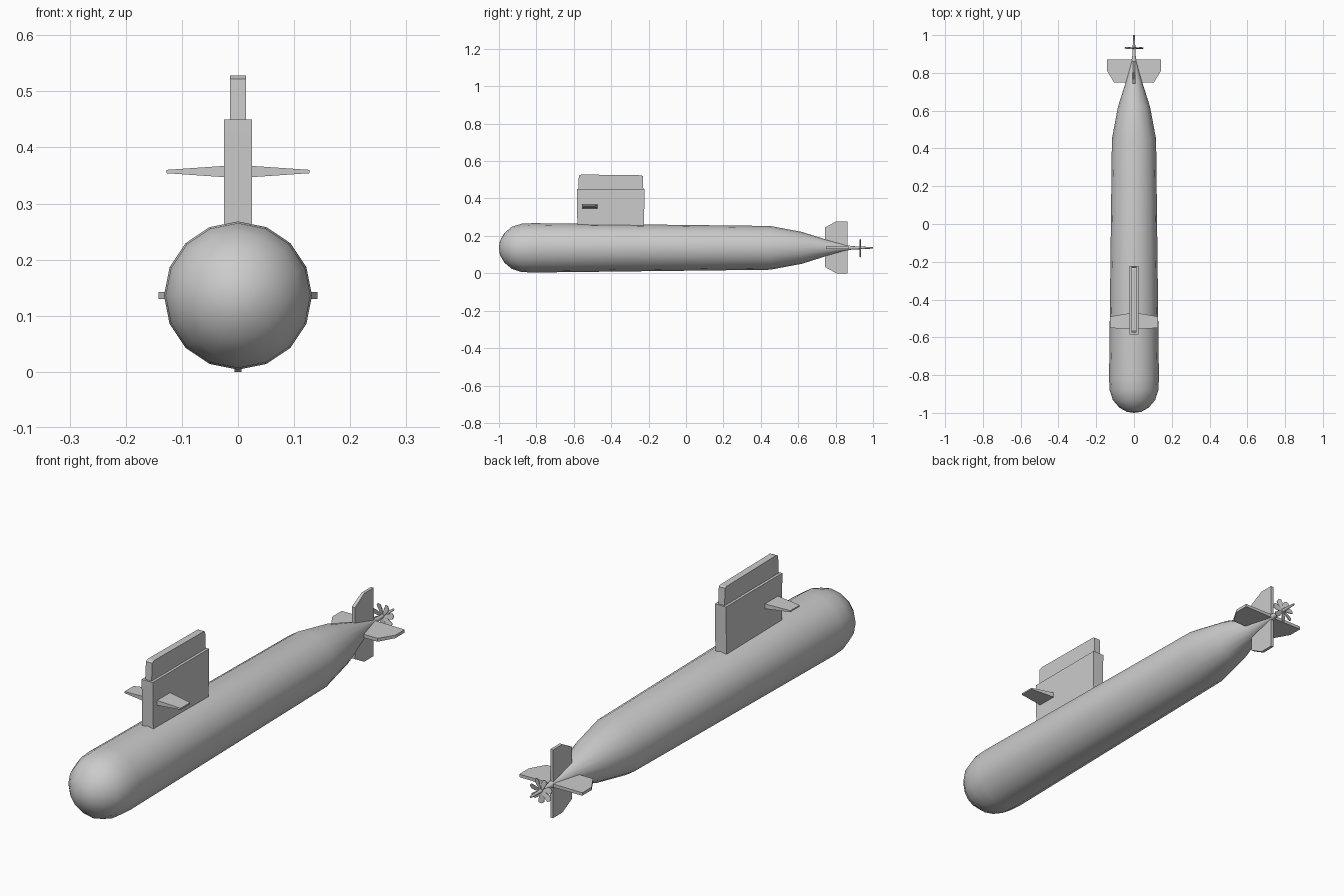
import bpy, bmesh, math
from mathutils import Matrix, Vector

if "Cube" in bpy.data.objects:
    bpy.data.objects.remove(bpy.data.objects["Cube"])

CZ = 0.136  # height of the hull axis


def finish(name, bm, smooth=None):
    bmesh.ops.recalc_face_normals(bm, faces=bm.faces)
    me = bpy.data.meshes.new(name)
    bm.to_mesh(me)
    bm.free()
    ob = bpy.data.objects.new(name, me)
    bpy.context.collection.objects.link(ob)
    if smooth:
        bpy.ops.object.select_all(action='DESELECT')
        ob.select_set(True)
        bpy.context.view_layer.objects.active = ob
        bpy.ops.object.shade_smooth_by_angle(angle=math.radians(smooth))
    return ob


def lathe(name, profile, sides):
    """Revolve (y, radius) points around the hull axis."""
    bm = bmesh.new()
    rings = []
    for y, r in profile:
        if r == 0:
            rings.append([bm.verts.new((0, y, CZ))] * sides)
        else:
            rings.append([bm.verts.new((r * math.sin(2 * math.pi * i / sides), y,
                                        CZ + r * math.cos(2 * math.pi * i / sides)))
                          for i in range(sides)])
    for a, b in zip(rings, rings[1:]):
        for i in range(sides):
            j = (i + 1) % sides
            bm.faces.new(list(dict.fromkeys((a[i], a[j], b[j], b[i]))))
    return finish(name, bm, 40)


def add_plate(bm, outline, mat):
    """Plate from (span, y, half thickness) points, span along local x."""
    lo = [bm.verts.new(mat @ Vector((s, y, -t))) for s, y, t in outline]
    hi = [bm.verts.new(mat @ Vector((s, y, t))) for s, y, t in outline]
    bm.faces.new(lo)
    bm.faces.new(hi[::-1])
    n = len(lo)
    for i in range(n):
        j = (i + 1) % n
        bm.faces.new((lo[i], lo[j], hi[j], hi[i]))


def plates(name, outline, angles, z):
    bm = bmesh.new()
    for a in angles:
        add_plate(bm, outline, Matrix.Translation((0, 0, z)) @ Matrix.Rotation(math.radians(a), 4, 'Y'))
    return finish(name, bm)


# Hull with rounded bow and tapered stern
lathe("hull", [(-1, 0), (-0.995, 0.037), (-0.972, 0.078), (-0.932, 0.112), (-0.88, 0.129),
               (-0.82, 0.132), (0.45, 0.117), (0.62, 0.085), (0.75, 0.044), (0.85, 0.016),
               (0.89, 0.009), (0.93, 0.0075), (1, 0.004), (1, 0)], 16)

# Sail: side outlines (z, y, half width) turned upright
plates("sail", [(0.22, -0.58, 0.025), (0.22, -0.225, 0.025), (0.43, -0.222, 0.025),
                (0.45, -0.222, 0.025), (0.45, -0.584, 0.025), (0.43, -0.584, 0.025)], [-90], 0)
plates("sail_top", [(0.44, -0.576, 0.014), (0.44, -0.228, 0.014), (0.52, -0.231, 0.014),
                    (0.524, -0.24, 0.014), (0.528, -0.56, 0.014), (0.522, -0.573, 0.014)], [-90], 0)

# Sail planes
plates("sail_planes", [(0.01, -0.558, 0.011), (0.01, -0.47, 0.011),
                       (0.127, -0.49, 0.003), (0.127, -0.55, 0.003)], [0, 180], 0.357)

# Stern planes and rudders
fin = [(0.005, 0.748, 0.007), (0.105, 0.748, 0.007), (0.142, 0.81, 0.006),
       (0.142, 0.87, 0.006), (0.005, 0.87, 0.007)]
plates("stern_planes", fin, [0, 180], CZ)
rudder = [(min(s, 0.139), y - 0.006, t) for s, y, t in fin]
plates("rudders", rudder, [90, -90], CZ + 0.003)

# Propeller with seven slightly twisted blades
bm = bmesh.new()
blade = [(0.004, -0.005), (0.03, -0.013), (0.045, -0.012), (0.051, 0.0),
         (0.046, 0.010), (0.03, 0.009), (0.004, 0.005)]
for k in range(7):
    mat = (Matrix.Translation((0, 0.932, CZ))
           @ Matrix.Rotation(2 * math.pi * k / 7 + math.pi / 2, 4, 'Y')
           @ Matrix.Rotation(math.radians(75), 4, 'X'))
    add_plate(bm, [(s, w, 0.0015) for s, w in blade], mat)
finish("propeller", bm)
